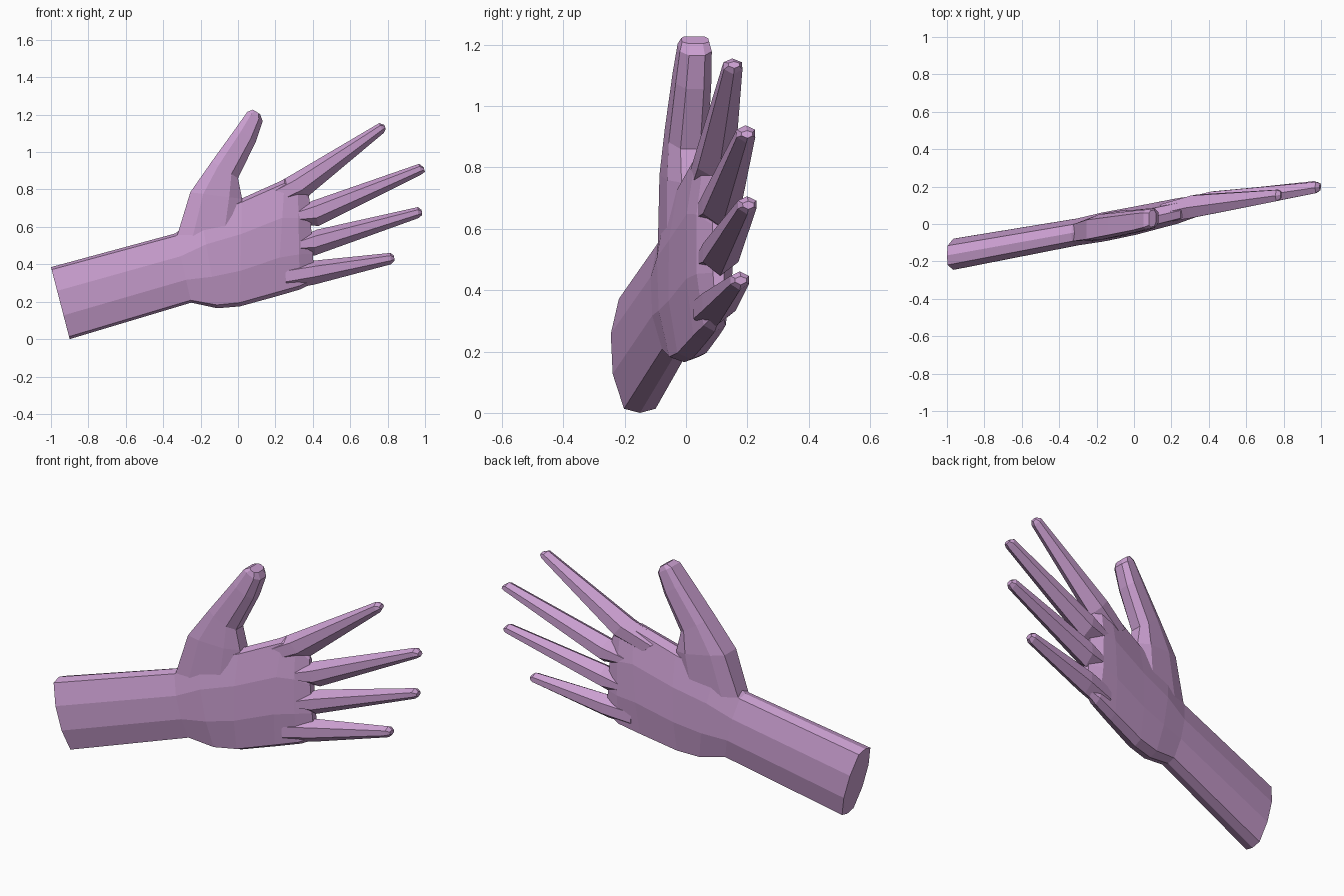
import bpy, bmesh

if "Cube" in bpy.data.objects:
    bpy.data.objects.remove(bpy.data.objects["Cube"])

skin = bpy.data.materials.new("lilac skin")
skin.diffuse_color = (0.60, 0.35, 0.64, 1)
skin.use_nodes = True
skin.node_tree.nodes["Principled BSDF"].inputs["Base Color"].default_value = skin.diffuse_color

# Half profiles: (position across the part, depth factor), bottom to top
ARM = [(0, 0), (.035, .62), (.33, 1), (.67, 1), (.965, .62), (1, 0)]
FINGER = [(0, 0), (.32, 1), (.76, 1), (1, 0)]
THUMB = [(0, .5), (.25, 1), (.75, 1), (1, .75)]


def loft(name, profile, sections):
    """Each section: (top x, z), (bottom x, z), half depth, depth offset."""
    bm = bmesh.new()
    ring = [(v, -t) for v, t in profile] + [(v, t) for v, t in reversed(profile) if t > 0]
    rows = []
    for (tx, tz), (bx, bz), half, off in sections:
        row = []
        for v, t in ring:
            x, z = bx + (tx - bx) * v, bz + (tz - bz) * v
            # the whole hand is turned slightly about the vertical
            row.append(bm.verts.new((x, .18 * x + .012 + off + t * half, z)))
        rows.append(row)
    n = len(ring)
    for a, b in zip(rows, rows[1:]):
        for i in range(n):
            bm.faces.new((a[i], a[(i + 1) % n], b[(i + 1) % n], b[i]))
    bm.faces.new(rows[0])
    bm.faces.new(rows[-1])
    bmesh.ops.recalc_face_normals(bm, faces=bm.faces)
    mesh = bpy.data.meshes.new(name)
    bm.to_mesh(mesh)
    bm.free()
    mesh.materials.append(skin)
    ob = bpy.data.objects.new(name, mesh)
    bpy.context.collection.objects.link(ob)
    return ob


# Forearm and palm
hand = loft("hand", ARM, [
    ((-1, .39), (-.9, .005), .083, 0),
    ((-.335, .57), (-.25, .20), .072, 0),
    ((-.2, .68), (-.11, .17), .078, .002),
    ((.02, .757), (.01, .18), .076, .005),
    ((.25, .86), (.21, .235), .068, .016),
    ((.32, .84), (.33, .27), .058, .022),
    ((.38, .77), (.41, .31), .018, .022),
])

# Thumb
digits = [loft("thumb", THUMB, [
    ((-.325, .56), (.0, .50), .060, 0),
    ((-.255, .79), (.022, .755), .069, .004),
    ((-.14, .955), (.0, .865), .064, .002),
    ((-.01, 1.135), (.095, 1.06), .058, 0),
    ((.05, 1.22), (.132, 1.17), .052, 0),
    ((.08, 1.232), (.118, 1.208), .044, 0),
])]

# Fingers: start in palm, knuckle, tip, rounded end
fingers = {
    "index_finger": [((.12, .79), (.22, .70), .050, .018), ((.28, .88), (.37, .765), .060, .025),
                     ((.755, 1.16), (.78, 1.108), .030, .003), ((.783, 1.15), (.79, 1.128), .018, .003)],
    "middle_finger": [((.28, .69), (.30, .62), .055, .024), ((.40, .745), (.43, .61), .060, .027),
                      ((.968, .942), (.98, .885), .030, .008), ((.992, .925), (1, .90), .018, .008)],
    "ring_finger": [((.29, .53), (.31, .47), .055, .024), ((.42, .59), (.41, .452), .058, .026),
                    ((.962, .711), (.965, .652), .030, .014), ((.982, .695), (.984, .668), .018, .014)],
    "little_finger": [((.25, .40), (.26, .27), .052, .018), ((.41, .425), (.41, .297), .054, .022),
                      ((.815, .466), (.818, .405), .030, .016), ((.835, .45), (.836, .422), .018, .016)],
}
digits += [loft(name, FINGER, s) for name, s in fingers.items()]

# Weld the digits onto the palm
bpy.context.view_layer.objects.active = hand
for d in digits:
    mod = hand.modifiers.new("weld_" + d.name, 'BOOLEAN')
    mod.operation, mod.solver, mod.object = 'UNION', 'EXACT', d
    bpy.ops.object.modifier_apply(modifier=mod.name)
    bpy.data.objects.remove(d)

# Stand on the ground
low = min(v.co.z for v in hand.data.vertices)
for v in hand.data.vertices:
    v.co.z -= low
